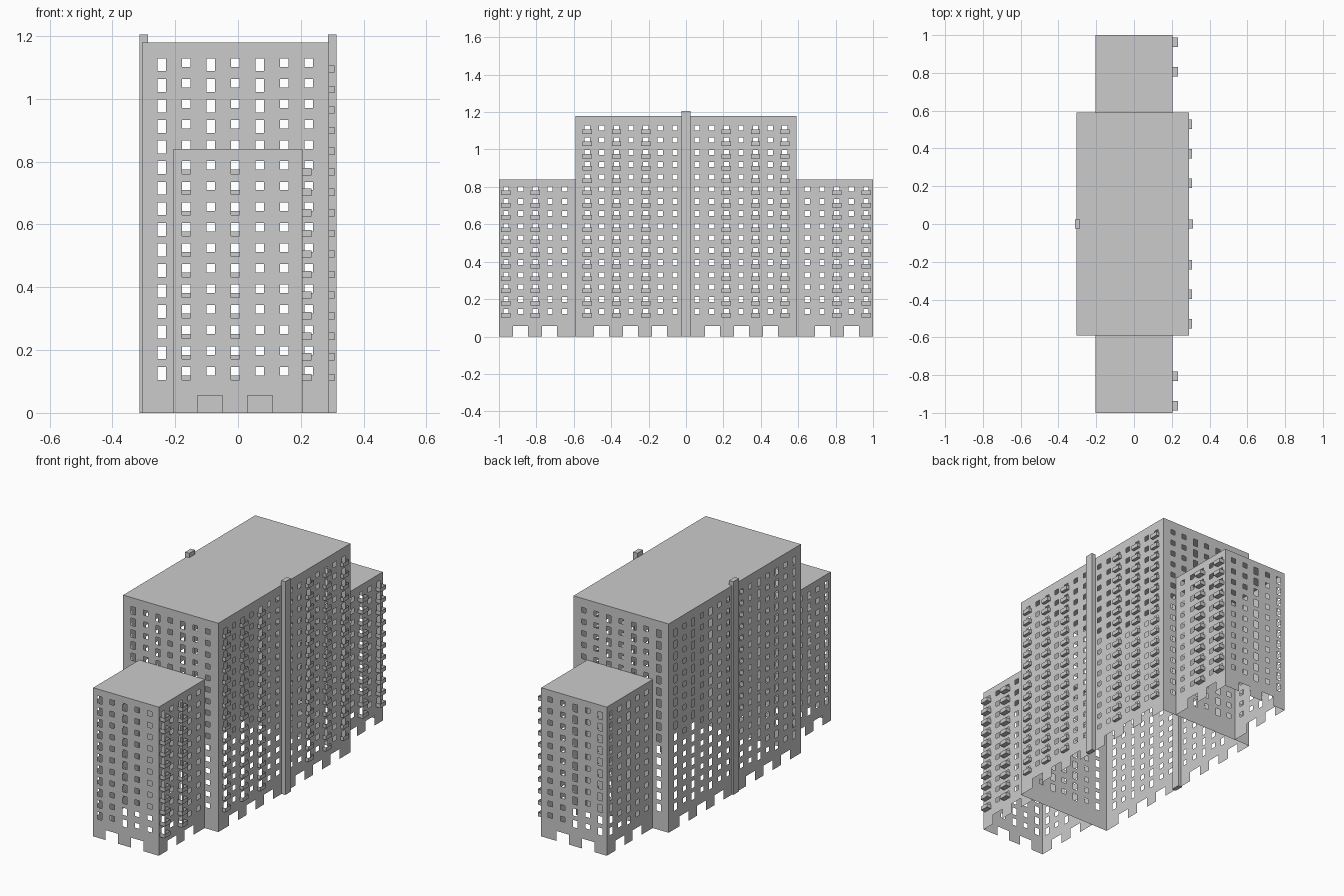
import bpy, bmesh

if "Cube" in bpy.data.objects:
    bpy.data.objects.remove(bpy.data.objects["Cube"])

FLOOR, TOP_ROW, FLOORS = 0.0655, 1.129, 16   # storey pitch, top edge of highest window
WIN_W, SHORT, TALL = 0.028, 0.027, 0.041     # window sizes
NOTCH_W, NOTCH_H = 0.08, 0.056               # ground-level openings
MAIN_X, MAIN_Y, MAIN_H = (-0.305, 0.29), 0.59, 1.18
WING_X, WING_H = (-0.205, 0.205), 0.84


def finish(bm, name):
    bmesh.ops.remove_doubles(bm, verts=bm.verts, dist=1e-5)
    me = bpy.data.meshes.new(name)
    bm.to_mesh(me)
    bm.free()
    bpy.context.collection.objects.link(bpy.data.objects.new(name, me))


def rows(height):
    tops = [TOP_ROW - i * FLOOR for i in range(FLOORS)]
    return [t for t in tops if t < height - 0.02]


def wall(bm, axis, pos, lo, hi, height, cols, notches, sign):
    """Sheet wall running along an axis, with windows and ground notches left open."""
    holes = [(c - WIN_W / 2, c + WIN_W / 2, t - (TALL if tall else SHORT), t)
             for c, tall in cols for t in rows(height)]
    holes += [(c - NOTCH_W / 2, c + NOTCH_W / 2, 0, NOTCH_H) for c in notches]
    us = sorted({round(v, 5) for h in holes for v in h[:2]} | {lo, hi})
    zs = sorted({round(v, 5) for h in holes for v in h[2:]} | {0, height})
    flip = (sign > 0) == (axis == 'x')
    grid = [[bm.verts.new((u, pos, z) if axis == 'x' else (pos, u, z)) for z in zs] for u in us]
    blocked = set()
    for i in range(len(us) - 1):
        u = (us[i] + us[i + 1]) / 2
        here = [h for h in holes if h[0] < u < h[1]]
        for j in range(len(zs) - 1):
            z = (zs[j] + zs[j + 1]) / 2
            if any(h[2] < z < h[3] for h in here):
                continue
            q = [grid[i][j], grid[i + 1][j], grid[i + 1][j + 1], grid[i][j + 1]]
            bm.faces.new(q[::-1] if flip else q)
    bmesh.ops.delete(bm, geom=[v for v in bm.verts if not v.link_faces], context='VERTS')


def roof(bm, x, y0, y1, z):
    bm.faces.new([bm.verts.new(p) for p in
                  ((x[0], y0, z), (x[1], y0, z), (x[1], y1, z), (x[0], y1, z))])


def box(bm, x0, x1, y0, y1, z0, z1):
    vs = bmesh.ops.create_cube(bm, size=1)['verts']
    for v in vs:
        v.co = (x1 if v.co.x > 0 else x0, y1 if v.co.y > 0 else y0, z1 if v.co.z > 0 else z0)
    return vs


def balconies(name, x, depth, cols, height):
    """Open-topped trays below every tall window."""
    bm = bmesh.new()
    for c, tall in cols:
        for t in rows(height) if tall else []:
            vs = box(bm, x, x + depth, c - 0.025, c + 0.025, t - 0.045, t - 0.022)
            faces = {f for v in vs for f in v.link_faces}
            drop = [f for f in faces if all(v.co.z > t - 0.03 for v in f.verts)
                    or all(v.co.x < x + depth / 2 for v in f.verts)]
            bmesh.ops.delete(bm, geom=drop, context='FACES')
    finish(bm, name)


# window columns: (centre, tall?)
end_x = [-0.243 + 0.078 * k for k in range(7)]
main_end = [(x, k in (0, 2, 4)) for k, x in enumerate(end_x)]
wing_end = [(end_x[k], k in (1, 3)) for k in range(1, 6)]
main_side = [(s * (0.059 + 0.0782 * k), k in (2, 4, 6)) for s in (-1, 1) for k in range(7)]
main_notch = [s * c for s in (-1, 1) for c in (0.141, 0.297, 0.453)]

# main tower block
bm = bmesh.new()
for s in (-1, 1):
    wall(bm, 'x', s * MAIN_Y, *MAIN_X, MAIN_H, main_end, [], s)
    wall(bm, 'y', MAIN_X[s > 0], -MAIN_Y, MAIN_Y, MAIN_H, main_side, main_notch, s)
roof(bm, MAIN_X, -MAIN_Y, MAIN_Y, MAIN_H)
finish(bm, "main_block")
balconies("main_balconies", MAIN_X[1], 0.018, main_side, MAIN_H)

# lower wings at both ends
for s, label in ((-1, "front"), (1, "back")):
    lo, hi = sorted((s * MAIN_Y, s * 1.0))
    side = [(s * (0.648 + 0.0787 * k), k in (2, 4)) for k in range(5)]
    bm = bmesh.new()
    wall(bm, 'x', s * 1.0, *WING_X, WING_H, wing_end, [-0.089, 0.07], s)
    for t in (-1, 1):
        wall(bm, 'y', WING_X[t > 0], lo, hi, WING_H, side, [s * 0.73, s * 0.884], t)
    roof(bm, WING_X, lo, hi, WING_H)
    finish(bm, label + "_wing")
    balconies(label + "_wing_balconies", WING_X[1], 0.029, side, WING_H)

# full-height pillars in the middle of the long sides
for name, x in (("left_pillar", -0.3), ("right_pillar", 0.3)):
    bm = bmesh.new()
    box(bm, x - 0.013, x + 0.013, -0.025, 0.025, 0, 1.205)
    finish(bm, name)
